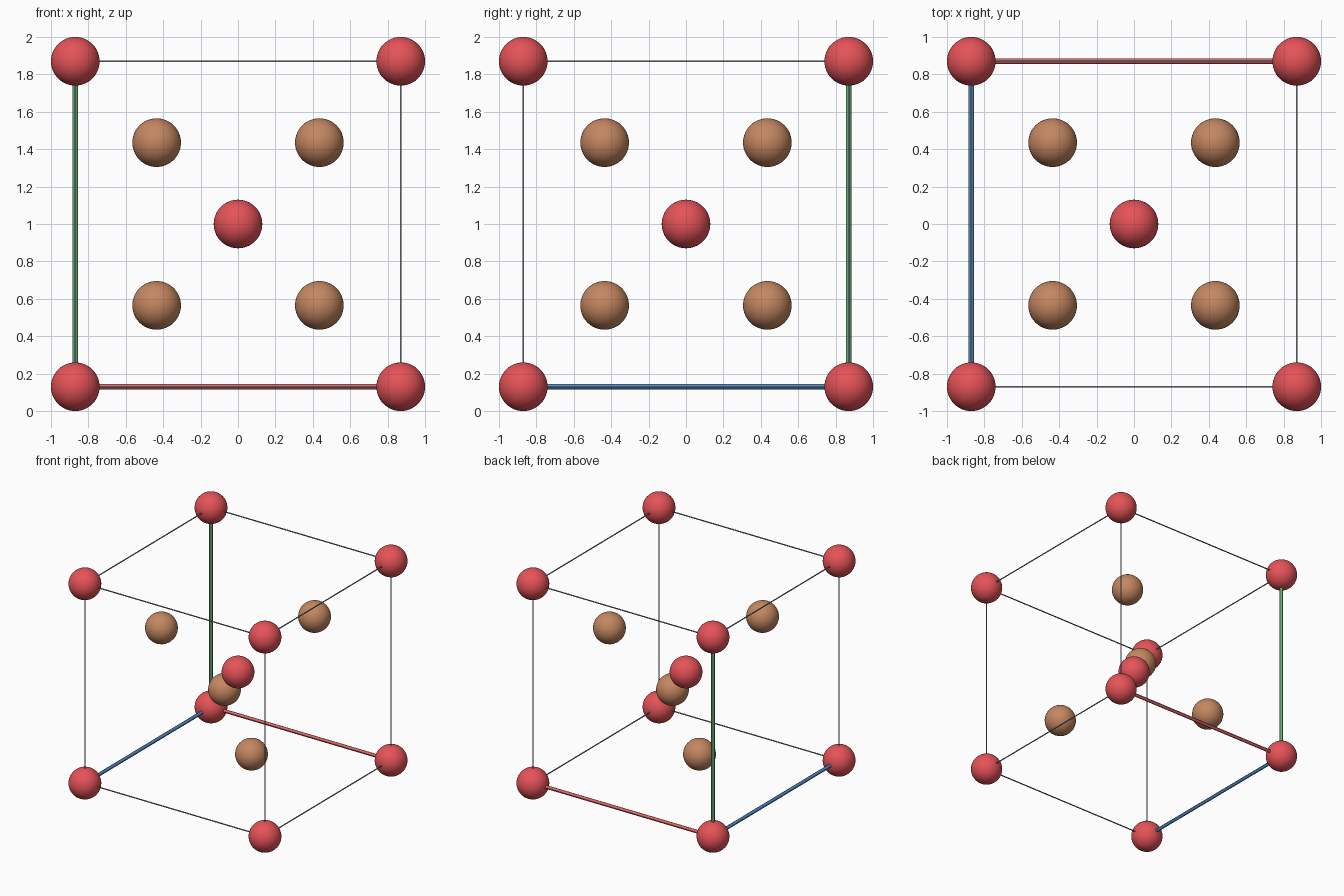
import bpy
from itertools import product
from mathutils import Vector

if "Cube" in bpy.data.objects:
    bpy.data.objects.remove(bpy.data.objects["Cube"])

A = 0.87          # half the cell edge
R = 0.13          # atom radius
C = Vector((0, 0, 1))


def material(name, rgb):
    m = bpy.data.materials.new(name)
    lin = [c / 12.92 if c <= 0.04045 else ((c + 0.055) / 1.055) ** 2.4 for c in rgb]
    m.diffuse_color = (*lin, 1)
    m.use_nodes = True
    m.node_tree.nodes["Principled BSDF"].inputs["Base Color"].default_value = m.diffuse_color
    return m


RED = material("atom red", (0.90, 0.325, 0.345))
BROWN = material("atom brown", (0.77, 0.53, 0.38))
GREY = material("edge grey", (0.50, 0.54, 0.58))
AXIS = [material("axis red", (0.88, 0.40, 0.41)),
        material("axis blue", (0.33, 0.55, 0.80)),
        material("axis green", (0.40, 0.70, 0.46))]


def finish(name, mat):
    ob = bpy.context.object
    ob.name = name
    ob.data.materials.append(mat)
    bpy.ops.object.shade_smooth_by_angle()


def atom(name, pos, mat):
    bpy.ops.mesh.primitive_uv_sphere_add(segments=48, ring_count=24, radius=R, location=C + Vector(pos))
    finish(name, mat)


def rod(name, a, b, radius, mat):
    a, b = C + Vector(a), C + Vector(b)
    d = b - a
    bpy.ops.mesh.primitive_cylinder_add(vertices=12, radius=radius, depth=d.length, location=(a + b) / 2,
                                        rotation=d.to_track_quat('Z', 'Y').to_euler())
    finish(name, mat)


# Red atoms at the cell corners and the centre
for s in product((-1, 1), repeat=3):
    atom("corner_atom", Vector(s) * A, RED)
    # Brown atoms on four alternate quarter points
    if s[0] * s[1] * s[2] > 0:
        atom("inner_atom", Vector(s) * A / 2, BROWN)
atom("centre_atom", (0, 0, 0), RED)

# Cell edges: three thick coloured axes meet at the back left bottom corner
origin = (-1, 1, -1)
for axis in range(3):
    for u, v in product((-1, 1), repeat=2):
        p = [u, v]
        p.insert(axis, -1)
        q = list(p)
        q[axis] = 1
        is_axis = all(p[i] == origin[i] for i in range(3) if i != axis)
        rod("axis_rod" if is_axis else "edge_rod", Vector(p) * A, Vector(q) * A,
            0.0145 if is_axis else 0.005, AXIS[axis] if is_axis else GREY)
